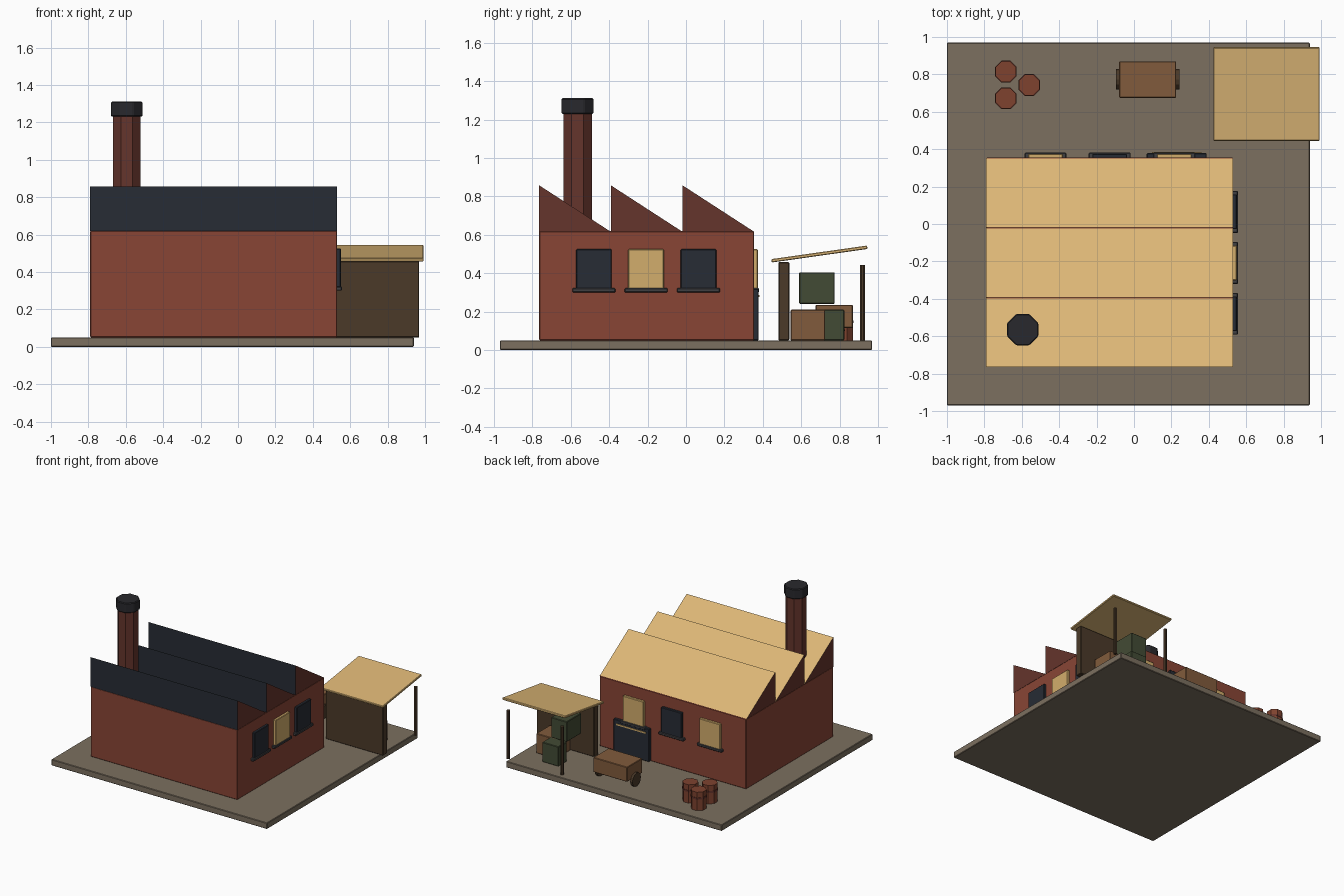
import bpy, bmesh, math

if "Cube" in bpy.data.objects:
    bpy.data.objects.remove(bpy.data.objects["Cube"])


def mat(name, rgb):
    m = bpy.data.materials.new(name)
    m.diffuse_color = (*rgb, 1)
    m.use_nodes = True
    m.node_tree.nodes["Principled BSDF"].inputs["Base Color"].default_value = m.diffuse_color
    return m


BRICK = mat("brick", (0.25, 0.06, 0.036))
DARK_BRICK = mat("dark_brick", (0.13, 0.035, 0.025))
TAN = mat("tan_roofing", (0.72, 0.47, 0.18))
GLASS = mat("dark_glass", (0.02, 0.025, 0.035))
LIT = mat("lit_glass", (0.65, 0.42, 0.15))
SOOT = mat("soot", (0.022, 0.022, 0.026))
SILL = mat("sill_metal", (0.05, 0.05, 0.055))
YARD = mat("yard", (0.2, 0.16, 0.115))
WOOD = mat("dark_wood", (0.07, 0.042, 0.022))
CRATE = mat("crate_wood", (0.22, 0.105, 0.045))
GREEN = mat("green_paint", (0.055, 0.07, 0.035))
RUST = mat("rust", (0.21, 0.055, 0.028))


def finish(name, bm, *mats):
    bmesh.ops.recalc_face_normals(bm, faces=bm.faces)
    me = bpy.data.meshes.new(name)
    bm.to_mesh(me)
    bm.free()
    for m in mats:
        me.materials.append(m)
    ob = bpy.data.objects.new(name, me)
    bpy.context.collection.objects.link(ob)
    return ob


def box(name, x, y, z, m, bevel=0.004):
    """Box from (min, max) ranges; its origin is at the box centre."""
    bm = bmesh.new()
    bmesh.ops.create_cube(bm, size=1)
    bmesh.ops.scale(bm, vec=(x[1] - x[0], y[1] - y[0], z[1] - z[0]), verts=bm.verts)
    ob = finish(name, bm, m)
    ob.location = [(r[0] + r[1]) / 2 for r in (x, y, z)]
    if bevel:
        b = ob.modifiers.new("edge", 'BEVEL')
        b.width, b.segments = bevel, 1
    return ob


def prism(name, x, y, z, apothem, m, sides=8, bevel=0):
    """Upright regular prism with flats facing the axes."""
    r = apothem / math.cos(math.pi / sides)
    bm = bmesh.new()
    bmesh.ops.create_cone(bm, cap_ends=True, segments=sides, radius1=r, radius2=r, depth=z[1] - z[0])
    ob = finish(name, bm, m)
    ob.location = (x, y, (z[0] + z[1]) / 2)
    ob.rotation_euler.z = math.pi / sides
    if bevel:
        b = ob.modifiers.new("edge", 'BEVEL')
        b.width, b.segments = bevel, 1
    return ob


# Yard slab and main hall
box("yard_slab", (-1, 0.94), (-0.97, 0.97), (0, 0.05), YARD)
X0, X1, Y0, Y1 = -0.79, 0.53, -0.765, 0.355
box("hall_walls", (X0, X1), (Y0, Y1), (0.05, 0.62), BRICK)

# Sawtooth roof: brick ends, glazed front, tan slope
pitch = (Y1 - Y0) / 3
for i in range(3):
    a = Y0 + i * pitch
    profile = [(a, 0.618), (a + pitch - 0.003, 0.618), (a, 0.858)]
    bm = bmesh.new()
    ends = [[bm.verts.new((x, y, z)) for y, z in profile] for x in (X0, X1)]
    bm.faces.new(ends[0])
    bm.faces.new(ends[1])
    for j, slot in ((0, 0), (1, 2), (2, 1)):
        k = (j + 1) % 3
        f = bm.faces.new((ends[0][j], ends[0][k], ends[1][k], ends[1][j]))
        f.material_index = slot
    finish(f"sawtooth_roof_{i + 1}", bm, DARK_BRICK, GLASS, TAN)

# Chimney
prism("chimney_shaft", -0.595, -0.565, (0.55, 1.235), 0.074, DARK_BRICK)
prism("chimney_cap", -0.595, -0.565, (1.23, 1.312), 0.084, SOOT, bevel=0.006)

# Windows with sills on the right wall and the back wall
for i, (c, m) in enumerate([(-0.48, GLASS), (-0.208, LIT), (0.065, GLASS)]):
    box(f"side_window_{i + 1}", (X1 - 0.01, X1 + 0.02), (c - 0.093, c + 0.093), (0.315, 0.525), m)
    box(f"side_sill_{i + 1}", (X1 - 0.01, X1 + 0.026), (c - 0.112, c + 0.112), (0.3, 0.322), SILL)
for i, (c, m) in enumerate([(-0.473, LIT), (-0.13, GLASS), (0.215, LIT)]):
    box(f"back_window_{i + 1}", (c - 0.093, c + 0.093), (Y1 - 0.01, Y1 + 0.02), (0.315, 0.525), m)
    box(f"back_sill_{i + 1}", (c - 0.112, c + 0.112), (Y1 - 0.01, Y1 + 0.026), (0.3, 0.322), SILL)

# Loading door with a pale strip
box("loading_door", (0.068, 0.388), (Y1 - 0.01, Y1 + 0.024), (0.05, 0.318), GLASS)
box("door_strip", (0.095, 0.36), (Y1, Y1 + 0.029), (0.275, 0.287), LIT, 0)

# Lean-to shelter
box("shelter_wall", (0.45, 0.968), (0.482, 0.538), (0.05, 0.458), WOOD)
for x in (0.47, 0.955):
    prism(f"shelter_post_{'left' if x < 0.6 else 'right'}", x, 0.92, (0.05, 0.442), 0.013, WOOD)
canopy = box("shelter_roof", (0.425, 0.992), (0.443, 0.947), (0.491, 0.509), TAN)
canopy.rotation_euler.x = math.atan2(0.07, 0.495)

# Stored crates
box("wooden_crate", (0.66, 0.84), (0.545, 0.725), (0.05, 0.21), CRATE)
box("green_crate_low", (0.57, 0.717), (0.715, 0.825), (0.05, 0.21), GREEN)
box("green_crate_high", (0.53, 0.672), (0.59, 0.775), (0.24, 0.405), GREEN)

# Hand cart
box("cart_body", (-0.08, 0.225), (0.675, 0.87), (0.115, 0.235), CRATE)
for side, x in (("left", -0.087), ("right", 0.232)):
    w = prism(f"cart_wheel_{side}", x, 0.773, (0.0925, 0.1135), 0.053, WOOD, 12)
    w.rotation_euler = (0, math.pi / 2, 0)

# Barrels with a hoop
for i, (x, y) in enumerate([(-0.685, 0.815), (-0.56, 0.743), (-0.685, 0.672)]):
    prism(f"barrel_{i + 1}", x, y, (0.05, 0.2), 0.055, RUST)
    prism(f"barrel_hoop_{i + 1}", x, y, (0.14, 0.155), 0.058, DARK_BRICK)
